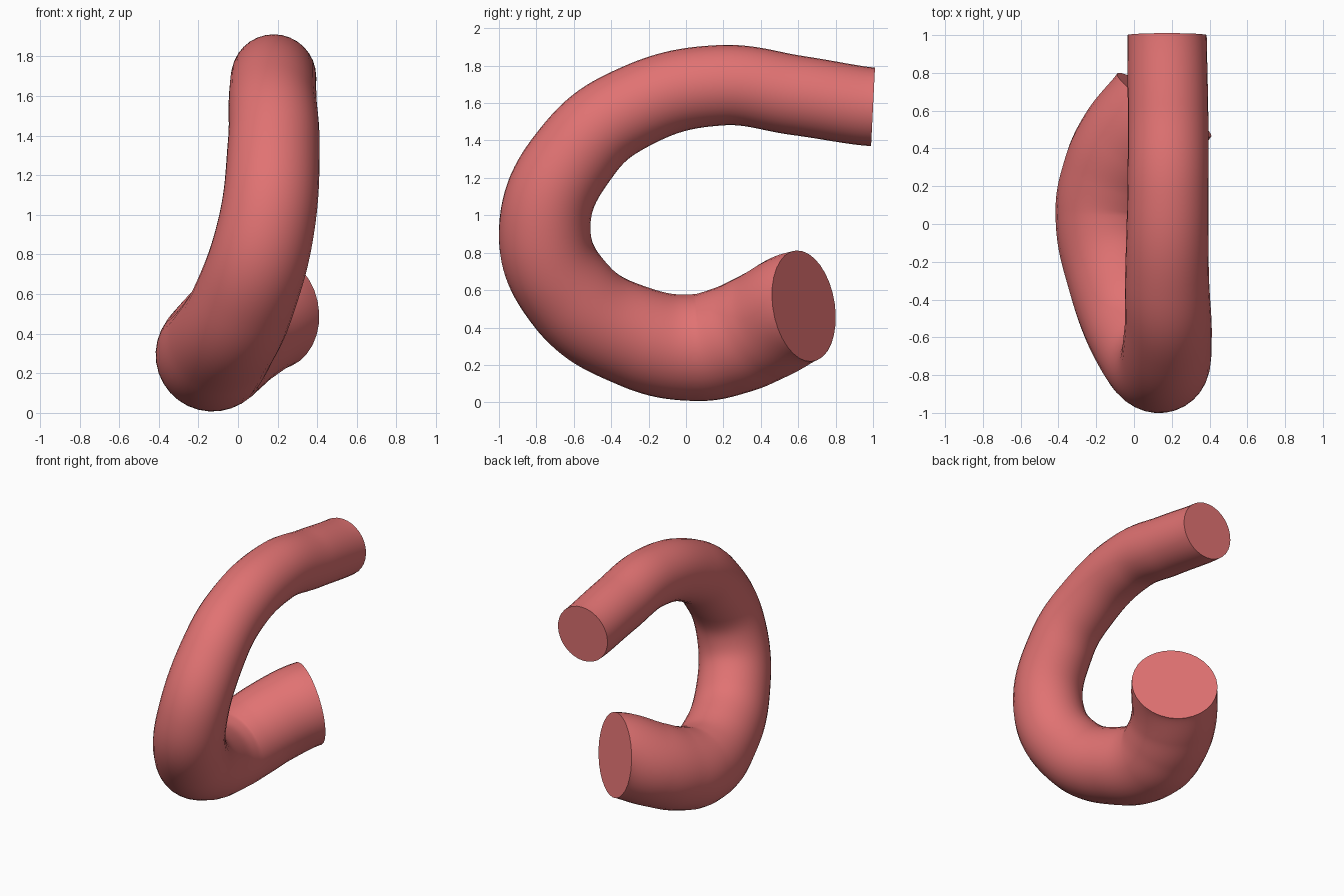
import bpy
import math
from mathutils import Vector

if "Cube" in bpy.data.objects:
    bpy.data.objects.remove(bpy.data.objects["Cube"])

# Centre line of the tube: x, y, z, radius (upper thin end to lower thick end)
path = [
    (0.175, 1.00, 1.58, 0.210),
    (0.180, 0.60, 1.64, 0.213),
    (0.180, 0.18, 1.695, 0.215),
    (0.175, -0.285, 1.575, 0.222),
    (0.180, -0.57, 1.355, 0.232),
    (0.140, -0.755, 0.93, 0.245),
    (0.030, -0.61, 0.565, 0.258),
    (-0.085, -0.27, 0.35, 0.272),
    (-0.130, 0.05, 0.293, 0.286),
    (-0.090, 0.25, 0.335, 0.293),
    (-0.010, 0.42, 0.41, 0.297),
    (0.160, 0.63, 0.515, 0.300),
]

curve = bpy.data.curves.new("curled_tube", "CURVE")
curve.dimensions = "3D"
curve.bevel_depth = 1.0
curve.bevel_resolution = 14
curve.resolution_u = 14
curve.use_fill_caps = True
spline = curve.splines.new("BEZIER")
spline.bezier_points.add(len(path) - 1)
spline.radius_interpolation = "CARDINAL"
for point, (x, y, z, r) in zip(spline.bezier_points, path):
    point.co = (x, y, z)
    point.radius = r
    point.handle_left_type = point.handle_right_type = "AUTO"

# Aim both ends so the flat caps face the right way
for point, direction in ((spline.bezier_points[0], Vector((0, 1, -0.05))),
                         (spline.bezier_points[-1], Vector((0.55, 0.82, 0.14)))):
    reach = direction.normalized() * 0.09
    first = point == spline.bezier_points[0]
    point.handle_left_type = point.handle_right_type = "FREE"
    point.handle_left = point.co + (reach if first else -reach)
    point.handle_right = point.co + (-reach if first else reach)

# Turn the swept curve into a smooth mesh with crisp cap edges
tube = bpy.data.objects.new("curled_tube", curve)
bpy.context.collection.objects.link(tube)
bpy.context.view_layer.objects.active = tube
tube.select_set(True)
bpy.ops.object.convert(target="MESH")
tube = bpy.context.object
bpy.ops.object.mode_set(mode="EDIT")
bpy.ops.mesh.select_all(action="SELECT")
bpy.ops.mesh.remove_doubles(threshold=0.0005)
bpy.ops.mesh.normals_make_consistent(inside=False)
bpy.ops.object.mode_set(mode="OBJECT")
bpy.ops.object.shade_smooth_by_angle(angle=math.radians(40))

# Coral material
coral = bpy.data.materials.new("coral")
coral.diffuse_color = (0.75, 0.17, 0.17, 1)
coral.use_nodes = True
coral.node_tree.nodes["Principled BSDF"].inputs["Base Color"].default_value = coral.diffuse_color
tube.data.materials.clear()
tube.data.materials.append(coral)
